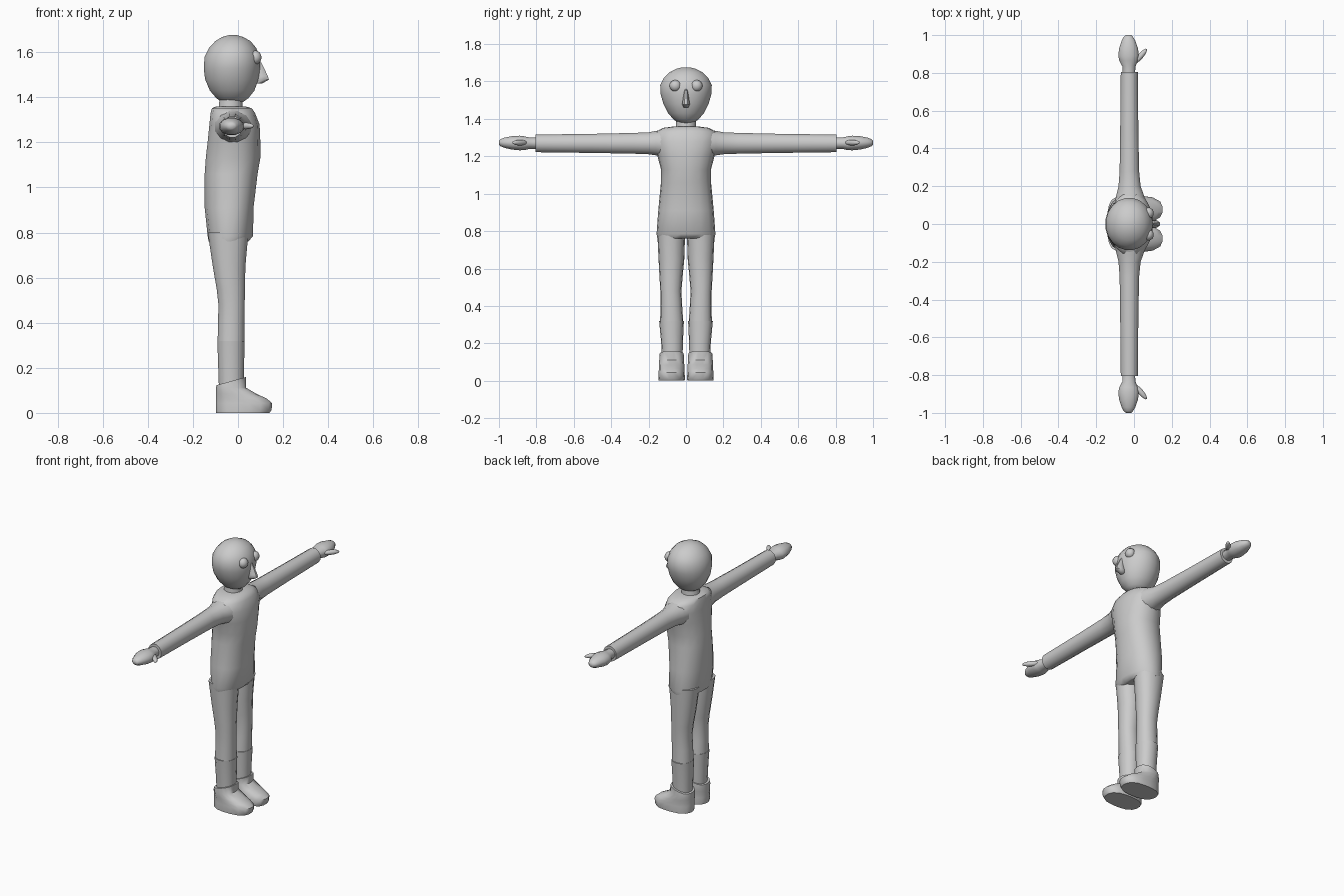
import bpy, bmesh, math
from mathutils import Vector


def finish(obj, mirror=False, angle=50):
    if mirror:
        m = obj.modifiers.new("Mirror", 'MIRROR')
        m.use_axis = (False, True, False)
    bpy.ops.object.select_all(action='DESELECT')
    bpy.context.view_layer.objects.active = obj
    obj.select_set(True)
    bpy.ops.object.shade_smooth_by_angle(angle=math.radians(angle))
    return obj


def loft(name, rings, axis='z', sides=16, power=2.0, mirror=False, tilt_top=0.0, angle=50):
    """Rings are (position, x_min, x_max, b_min, b_max); b is y for axis z, z for axis y."""
    bm = bmesh.new()
    loops = []
    for i, (p, x0, x1, b0, b1) in enumerate(rings):
        loop = []
        for k in range(sides):
            t = 2 * math.pi * (k + 0.5) / sides
            c, s = math.cos(t), math.sin(t)
            n = (abs(c) ** power + abs(s) ** power) ** (-1 / power)
            c, s = c * n / math.cos(math.pi / sides), s * n / math.cos(math.pi / sides)
            x = (x0 + x1) / 2 + c * (x1 - x0) / 2
            b = (b0 + b1) / 2 + s * (b1 - b0) / 2
            q = p + (tilt_top * c if i == len(rings) - 1 else 0)
            loop.append(bm.verts.new((x, b, q) if axis == 'z' else (x, q, b)))
        loops.append(loop)
    for a, b in zip(loops, loops[1:]):
        for k in range(sides):
            j = (k + 1) % sides
            bm.faces.new((a[k], a[j], b[j], b[k]))
    bm.faces.new(loops[0])
    bm.faces.new(loops[-1])
    bmesh.ops.recalc_face_normals(bm, faces=bm.faces)
    me = bpy.data.meshes.new(name)
    bm.to_mesh(me)
    bm.free()
    obj = bpy.data.objects.new(name, me)
    bpy.context.collection.objects.link(obj)
    return finish(obj, mirror, angle)


def ball(name, loc, size, direction=(0, 0, 1)):
    """Ellipsoid on the +y side, mirrored to the other; its z axis follows direction."""
    bpy.ops.mesh.primitive_uv_sphere_add(segments=14, ring_count=8, radius=1)
    obj = bpy.context.object
    obj.name = name
    rot = Vector(direction).to_track_quat('Z', 'Y')
    for v in obj.data.vertices:
        v.co = rot @ Vector(a * b for a, b in zip(v.co, size)) + Vector(loc)
    return finish(obj, True)


def sym(z, x0, x1, w):
    return (z, x0, x1, -w, w)


# Head and neck
loft("head", [sym(1.378, -.07, .02, .035), sym(1.395, -.095, .045, .065),
              sym(1.43, -.125, .073, .095), sym(1.48, -.146, .09, .121),
              sym(1.53, -.152, .098, .135), sym(1.58, -.148, .097, .138),
              sym(1.62, -.128, .08, .118), sym(1.65, -.10, .055, .088),
              sym(1.668, -.07, .022, .05), sym(1.676, -.04, -.005, .018)], sides=20)
loft("neck", [sym(1.33, -.093, .025, .058), sym(1.36, -.085, .02, .053),
              sym(1.41, -.08, .02, .053)], sides=12)

# Face
ball("eye", (.077, .057, 1.577), (.028, .031, .031))
loft("nose", [sym(1.462, .07, .108, .012), sym(1.478, .07, .137, .021),
              sym(1.495, .07, .132, .018), sym(1.56, .07, .101, .008)], sides=8)

# Shirt body
loft("shirt", [sym(.76, -.13, .045, .15), sym(.785, -.134, .066, .155),
               sym(.91, -.147, .068, .146), sym(1.06, -.147, .086, .132),
               sym(1.13, -.142, .098, .132), sym(1.21, -.133, .098, .152),
               sym(1.28, -.126, .095, .166), sym(1.33, -.121, .075, .16),
               sym(1.352, -.115, .06, .12), sym(1.36, -.095, .03, .06)],
     sides=18, power=2.3)

# Sleeves
loft("sleeve", [(.10, -.105, .068, 1.19, 1.345), (.16, -.092, .05, 1.205, 1.336),
                (.20, -.082, .035, 1.211, 1.328), (.28, -.076, .027, 1.214, 1.325),
                (.5, -.073, .023, 1.218, 1.32), (.805, -.07, .02, 1.222, 1.316)],
     axis='y', sides=12, mirror=True)

# Hands and thumbs
loft("hand", [(.79, -.06, .005, 1.24, 1.30), (.835, -.062, .008, 1.24, 1.30),
              (.865, -.078, .022, 1.233, 1.307), (.89, -.083, .026, 1.232, 1.31),
              (.93, -.079, .021, 1.236, 1.308), (.97, -.065, .007, 1.245, 1.30),
              (.99, -.055, -.005, 1.253, 1.292), (1.0, -.042, -.014, 1.262, 1.283)],
     axis='y', sides=12, mirror=True)
ball("thumb", (.034, .888, 1.273), (.015, .015, .052), (.65, .76, 0))

# Trousers and lower legs
loft("trouser_leg", [(.30, -.09, .027, .015, .137), (.40, -.088, .028, .022, .135),
                     (.48, -.086, .029, .026, .136), (.55, -.094, .03, .02, .14),
                     (.65, -.111, .032, .011, .145), (.80, -.133, .045, .006, .152)],
     sides=14, power=2.3, mirror=True)
loft("trouser_cuff", [(.11, -.084, .025, .02, .127), (.2, -.087, .026, .018, .131),
                      (.32, -.091, .029, .013, .142)],
     sides=14, power=2.3, mirror=True)

# Shoes
loft("shoe", [(0, -.095, .138, .008, .146), (.012, -.097, .147, .007, .147),
              (.043, -.097, .15, .008, .146), (.064, -.097, .125, .010, .144),
              (.085, -.097, .08, .010, .144), (.112, -.096, .034, .012, .142),
              (.141, -.095, .035, .013, .14)],
     sides=16, power=2.6, mirror=True, tilt_top=.018)
